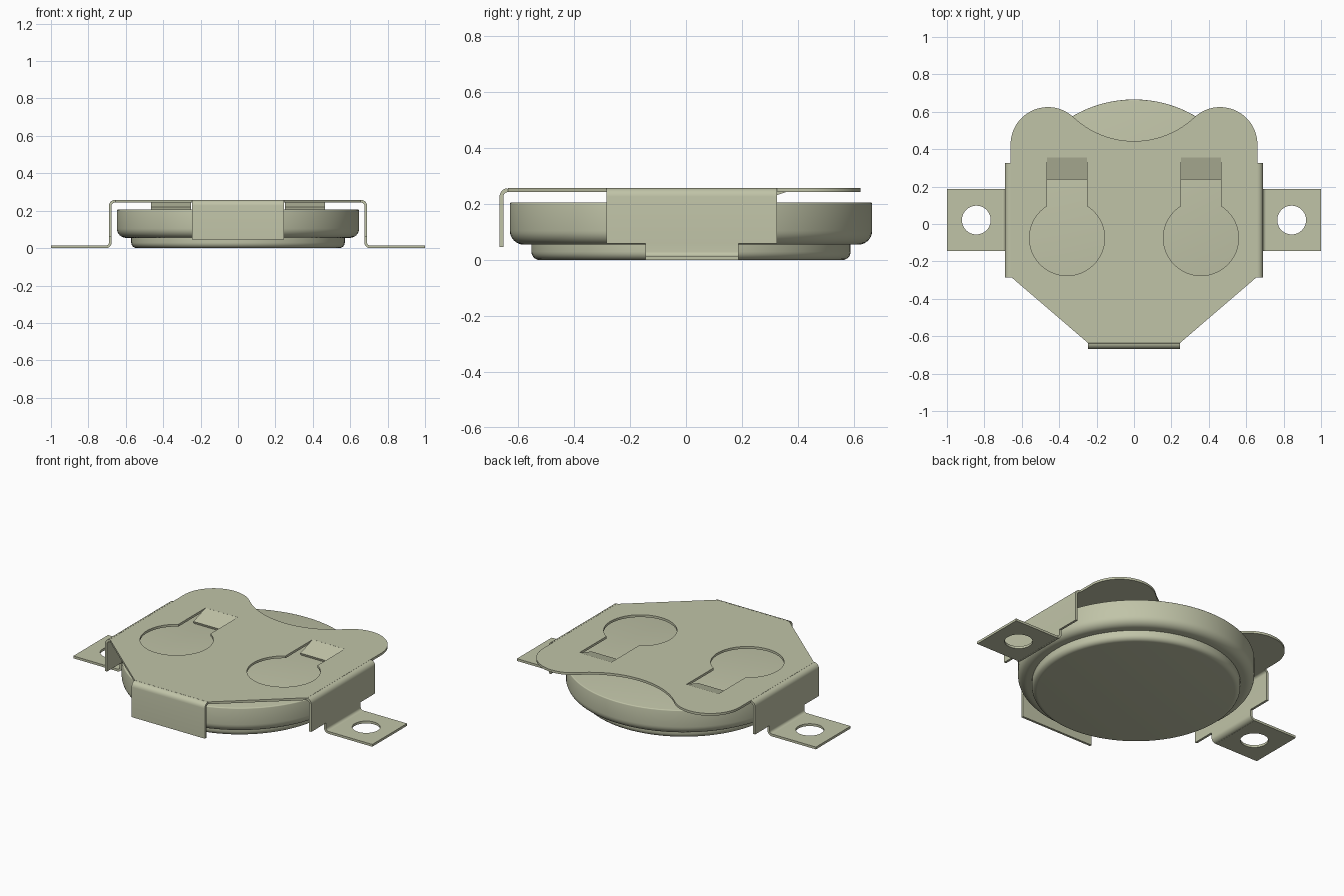
import bpy, bmesh, math

cube = bpy.data.objects.get("Cube")
if cube:
    bpy.data.objects.remove(cube, do_unlink=True)

T = 0.014            # sheet thickness
TOP = 0.25           # mid-height of the top plate
R = 0.023            # bend radius at mid-sheet

metal = bpy.data.materials.new("pale_olive_metal")
metal.use_nodes = True
COLOUR = (0.53, 0.55, 0.39, 1)
metal.diffuse_color = COLOUR
metal.node_tree.nodes["Principled BSDF"].inputs["Base Color"].default_value = COLOUR


def arc(cx, cy, r, a0, a1, n):
    """Points along an arc, angles in degrees."""
    return [(cx + r * math.cos(math.radians(a0 + (a1 - a0) * i / n)),
             cy + r * math.sin(math.radians(a0 + (a1 - a0) * i / n))) for i in range(n + 1)]


def finish(name, mesh, angle=35):
    mesh.materials.clear()
    mesh.materials.append(metal)
    ob = bpy.data.objects.new(name, mesh)
    bpy.context.collection.objects.link(ob)
    bpy.ops.object.select_all(action='DESELECT')
    ob.select_set(True)
    bpy.context.view_layer.objects.active = ob
    bpy.ops.object.shade_smooth_by_angle(angle=math.radians(angle))
    return ob


def sheet(name, loops, z):
    """Flat sheet with holes, from an outer loop and inner loops."""
    cu = bpy.data.curves.new(name + "_outline", 'CURVE')
    cu.dimensions = '2D'
    cu.fill_mode = 'BOTH'
    cu.extrude = T / 2
    for loop in loops:
        sp = cu.splines.new('POLY')
        sp.points.add(len(loop) - 1)
        for p, (x, y) in zip(sp.points, loop):
            p.co = (x, y, 0, 1)
        sp.use_cyclic_u = True
    tmp = bpy.data.objects.new(name + "_outline", cu)
    bpy.context.collection.objects.link(tmp)
    deps = bpy.context.evaluated_depsgraph_get()
    mesh = bpy.data.meshes.new_from_object(tmp.evaluated_get(deps))
    bpy.data.objects.remove(tmp, do_unlink=True)
    bm = bmesh.new()
    bm.from_mesh(mesh)
    bmesh.ops.remove_doubles(bm, verts=bm.verts, dist=1e-5)
    bmesh.ops.recalc_face_normals(bm, faces=bm.faces)
    bmesh.ops.translate(bm, verts=bm.verts, vec=(0, 0, z))
    bm.to_mesh(mesh)
    bm.free()
    return finish(name, mesh)


def strip(name, path, lo, hi, place):
    """Bent strip: a mid-sheet path swept from lo to hi, closed to thickness T."""
    n = len(path)
    sides = ([], [])
    for i, (u, z) in enumerate(path):
        a, b = path[max(i - 1, 0)], path[min(i + 1, n - 1)]
        du, dz = b[0] - a[0], b[1] - a[1]
        k = T / 2 / math.hypot(du, dz)
        sides[0].append((u - dz * k, z + du * k))
        sides[1].append((u + dz * k, z - du * k))
    bm = bmesh.new()
    g = [[[bm.verts.new(place(u, w, z)) for u, z in s] for w in (lo, hi)] for s in sides]
    for i in range(n - 1):
        for s in (0, 1):
            bm.faces.new((g[s][0][i], g[s][0][i + 1], g[s][1][i + 1], g[s][1][i]))
            bm.faces.new((g[0][s][i], g[0][s][i + 1], g[1][s][i + 1], g[1][s][i]))
    for i in (0, n - 1):
        bm.faces.new((g[0][0][i], g[0][1][i], g[1][1][i], g[1][0][i]))
    bmesh.ops.recalc_face_normals(bm, faces=bm.faces)
    mesh = bpy.data.meshes.new(name)
    bm.to_mesh(mesh)
    bm.free()
    return finish(name, mesh)


# Coin cell: stepped disc with rounded rims
profile = ([(0, 0)] + arc(0.541, 0.03, 0.03, -90, 0, 6) + [(0.571, 0.055)]
           + arc(0.598, 0.105, 0.05, -90, 0, 8) + arc(0.642, 0.2, 0.006, 0, 90, 3) + [(0, 0.206)])
bm = bmesh.new()
pv = [bm.verts.new((r, 0, z)) for r, z in profile]
edges = [bm.edges.new(pair) for pair in zip(pv, pv[1:])]
bmesh.ops.spin(bm, geom=pv + edges, cent=(0, 0, 0), axis=(0, 0, 1),
               angle=math.tau, steps=96, use_duplicate=False)
bmesh.ops.remove_doubles(bm, verts=bm.verts, dist=1e-5)
bmesh.ops.recalc_face_normals(bm, faces=bm.faces)
bmesh.ops.translate(bm, verts=bm.verts, vec=(0, 0.018, 0))
cell = bpy.data.meshes.new("coin_cell")
bm.to_mesh(cell)
bm.free()
finish("coin_cell", cell)

# Top plate: two rear lobes joined by a concave thumb notch, two keyholes
LX, LY, LR, NY = 0.46, 0.425, 0.2, 0.916
join = math.degrees(math.atan2(NY - LY, -LX))
notch_r = math.hypot(LX, NY - LY) - LR
right_half = [(0.245, -0.637), (0.655, -0.285), (0.66, -0.285)] + arc(LX, LY, LR, 0, join, 24)
notch = arc(0, NY, notch_r, join - 180, -join, 24)[1:-1]
outline = right_half + notch + [(-x, y) for x, y in reversed(right_half)]


def keyhole(cx):
    half, r = 0.107, 0.201
    a = math.degrees(math.acos(half / r))
    return arc(cx, -0.075, r, 180 - a, 360 + a, 48) + [(cx + half, 0.355), (cx - half, 0.355)]


sheet("top_plate", [outline, keyhole(0.358), keyhole(-0.358)], TOP)

# Bent front wall
strip("front_wall",
      [(0.637, TOP)] + arc(0.637, TOP - R, R, 90, 0, 6)[1:] + [(0.66, 0.046)],
      -0.245, 0.245, lambda u, w, z: (w, -u, z))

# Each side: wall, foot bend, drilled foot and contact tongue
for s, side in ((1, "left"), (-1, "right")):
    def place(u, w, z, s=s):
        return (s * u, w, z)
    strip(side + "_wall",
          [(0.66, TOP)] + arc(0.66, TOP - R, R, 90, 0, 6)[1:] + [(0.683, 0.06)],
          -0.285, 0.325, place)
    strip(side + "_foot_bend",
          [(0.683, 0.06)] + arc(0.683 + R, T / 2 + R, R, 180, 270, 6),
          -0.145, 0.187, place)
    foot = [(0.706, -0.145), (1, -0.145), (1, 0.187), (0.706, 0.187)]
    hole = arc(0.843, 0.021, 0.077, 0, 352.5, 47)
    sheet(side + "_foot", [[(s * x, y) for x, y in loop] for loop in (foot, hole)], T / 2)
    strip(side + "_contact_tongue", [(0.24, 0.213), (0.357, TOP)], 0.251, 0.465,
          lambda u, w, z, s=s: (s * w, u, z))
